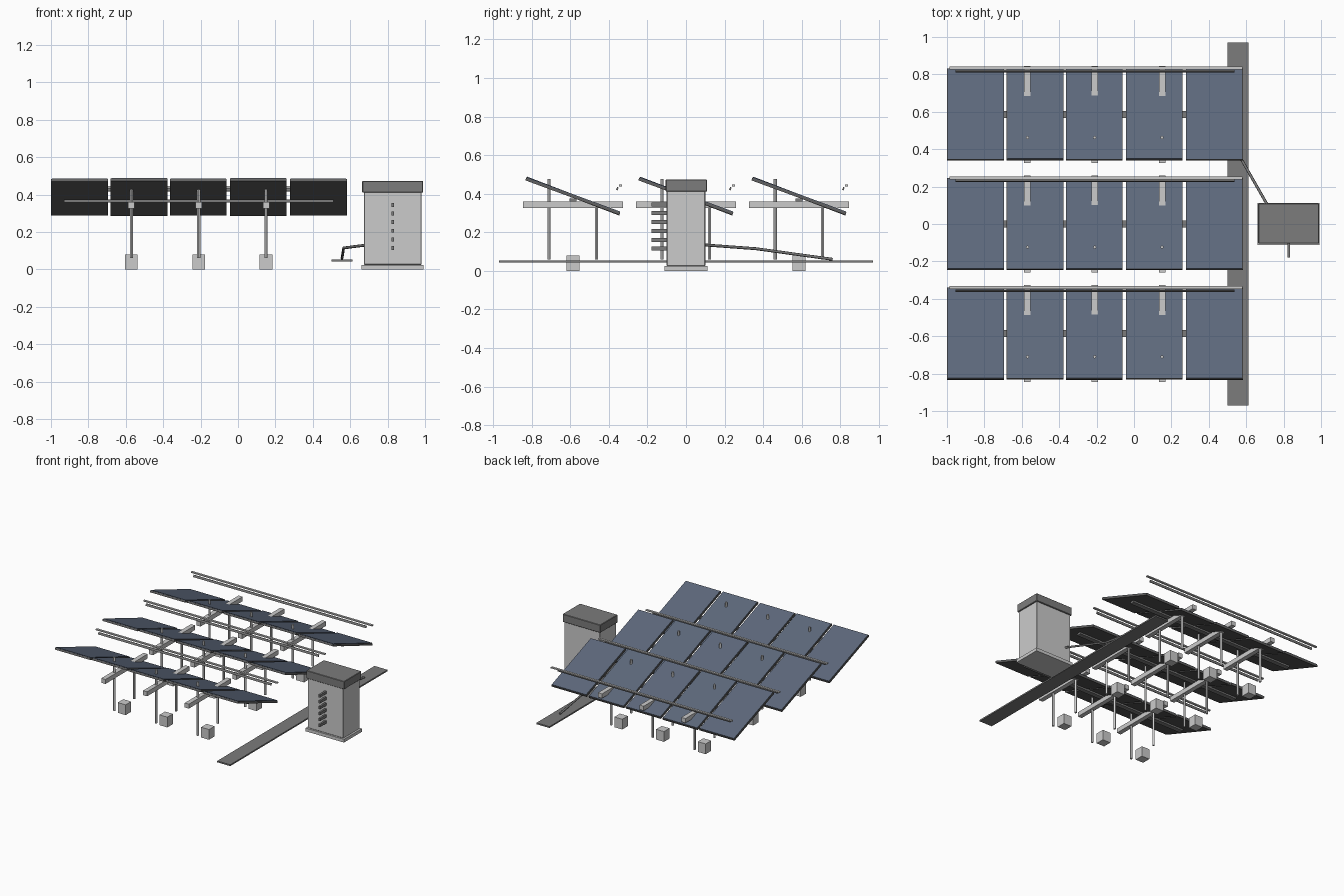
import bpy
from math import radians, sin, cos
from mathutils import Vector

if "Cube" in bpy.data.objects:
    bpy.data.objects.remove(bpy.data.objects["Cube"])


def material(name, rgb):
    m = bpy.data.materials.new(name)
    m.diffuse_color = (*rgb, 1)
    m.use_nodes = True
    m.node_tree.nodes["Principled BSDF"].inputs["Base Color"].default_value = m.diffuse_color
    return m


GLASS = material("blue_glass", (0.11, 0.14, 0.20))
DARK = material("dark_grey", (0.20, 0.20, 0.20))
FRAME = material("frame_grey", (0.12, 0.12, 0.12))


def box(name, loc, size, mat=None, tilt=0.0, bevel=0.0):
    bpy.ops.mesh.primitive_cube_add(size=1, location=loc)
    o = bpy.context.object
    o.name = name
    o.scale = size
    bpy.ops.object.transform_apply(location=False, rotation=False, scale=True)
    o.rotation_euler.x = tilt
    if mat:
        o.data.materials.append(mat)
    if bevel:
        b = o.modifiers.new("edge", "BEVEL")
        b.width, b.segments = bevel, 1
    return o


TILT = radians(-20.2)
ROWS = (-0.586, 0.0, 0.586)
PANEL_X = (-0.847, -0.529, -0.212, 0.108, 0.430)
POST_X = (-0.57, -0.21, 0.15)

for y in ROWS:
    # tilted panels: dark frame tray with a glass sheet on top
    for i, x in enumerate(PANEL_X):
        t = TILT - (radians(0.7) if i % 2 else 0)
        c = Vector((x, y, 0.388))
        up = Vector((0, -sin(t), cos(t)))
        box("panel_frame", c - up * 0.002, (0.303, 0.52, 0.014), FRAME, t)
        box("panel_glass", c + up * 0.006, (0.297, 0.514, 0.006), GLASS, t)

    # purlin under the panels, and the paired rails over the low edge
    box("purlin", (-0.21, y, 0.367), (1.44, 0.036, 0.016), DARK)
    box("upper_rail", (-0.203, y + 0.247, 0.443), (1.565, 0.016, 0.009))
    box("lower_rail", (-0.209, y + 0.230, 0.426), (1.492, 0.008, 0.017), DARK, TILT)

    # support frames: beam, tall and short post, footing
    for x in POST_X:
        box("cross_beam", (x, y, 0.3425), (0.035, 0.52, 0.035))
        box("footing", (x, y, 0.04), (0.068, 0.068, 0.08))
        for name, dy, top in (("tall_post", -0.124, 0.477), ("short_post", 0.122, 0.335)):
            bpy.ops.mesh.primitive_cylinder_add(
                vertices=12, radius=0.0085, depth=top - 0.06,
                location=(x, y + dy, (top + 0.06) / 2))
            bpy.context.object.name = name
            bpy.ops.object.shade_smooth_by_angle()

# cable tray along the row ends
box("cable_tray", (0.556, 0, 0.048), (0.112, 1.94, 0.011), DARK)

# equipment cabinet
CX = 0.827
box("cabinet_base", (CX, 0, 0.0125), (0.332, 0.222, 0.025))
box("cabinet_body", (CX, 0, 0.22), (0.308, 0.20, 0.39), bevel=0.003)
box("cabinet_cap", (CX, 0.002, 0.442), (0.326, 0.214, 0.062), DARK, bevel=0.003)
for i in range(6):
    box("louver", (CX, -0.10, 0.115 + i * 0.046), (0.015, 0.16, 0.021), DARK)

# conduit from the cabinet to the tray
cu = bpy.data.curves.new("conduit", "CURVE")
cu.dimensions = "3D"
cu.bevel_depth = 0.0075
cu.bevel_resolution = 2
cu.use_fill_caps = True
sp = cu.splines.new("POLY")
path = [(0.72, 0.09, 0.135), (0.565, 0.362, 0.115), (0.556, 0.76, 0.06)]
sp.points.add(len(path) - 1)
for p, co in zip(sp.points, path):
    p.co = (*co, 1)
ob = bpy.data.objects.new("conduit", cu)
cu.materials.append(DARK)
bpy.context.collection.objects.link(ob)
